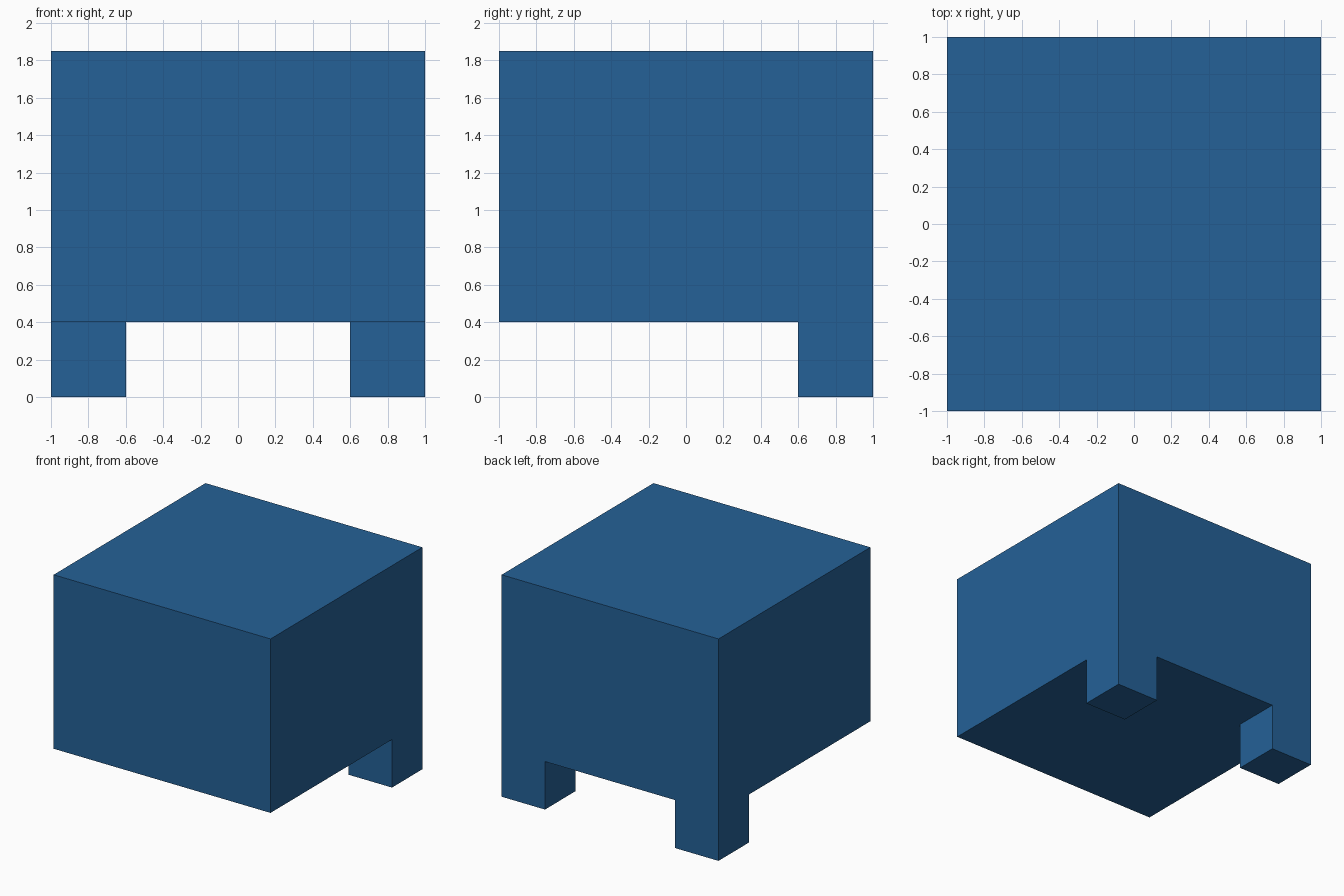
import bpy, bmesh
from mathutils import Matrix, Vector

if "Cube" in bpy.data.objects:
    bpy.data.objects.remove(bpy.data.objects["Cube"])

BODY_BOTTOM, BODY_TOP, LEG_INNER = 0.4, 1.85, 0.6

blue = bpy.data.materials.new("deep_blue")
blue.diffuse_color = (0.018, 0.12, 0.31, 1)
blue.use_nodes = True
blue.node_tree.nodes["Principled BSDF"].inputs["Base Color"].default_value = blue.diffuse_color

bm = bmesh.new()

# Main block
height = BODY_TOP - BODY_BOTTOM
bmesh.ops.create_cube(bm, size=1, matrix=Matrix.Translation((0, 0, BODY_BOTTOM + height / 2))
                      @ Matrix.Diagonal((2, 2, height, 1)))

# Cut lines that mark out the leg footprints
for point, normal in (((-LEG_INNER, 0, 0), (1, 0, 0)),
                      ((LEG_INNER, 0, 0), (1, 0, 0)),
                      ((0, LEG_INNER, 0), (0, 1, 0))):
    bmesh.ops.bisect_plane(bm, geom=bm.verts[:] + bm.edges[:] + bm.faces[:],
                           plane_co=point, plane_no=normal)

# Two rear legs pulled down from the underside corners
bm.normal_update()
corners = []
for f in bm.faces:
    c = f.calc_center_median()
    if f.normal.z < -0.9 and abs(c.x) > LEG_INNER and c.y > LEG_INNER:
        corners.append(f)
new = bmesh.ops.extrude_face_region(bm, geom=corners)["geom"]
bmesh.ops.translate(bm, vec=Vector((0, 0, -BODY_BOTTOM)),
                    verts=[v for v in new if isinstance(v, bmesh.types.BMVert)])

# Clean flat faces
bmesh.ops.dissolve_limit(bm, angle_limit=0.01, verts=bm.verts[:], edges=bm.edges[:])
bmesh.ops.recalc_face_normals(bm, faces=bm.faces[:])

mesh = bpy.data.meshes.new("block_with_rear_legs")
bm.to_mesh(mesh)
bm.free()
mesh.materials.append(blue)
obj = bpy.data.objects.new("block_with_rear_legs", mesh)
bpy.context.collection.objects.link(obj)
